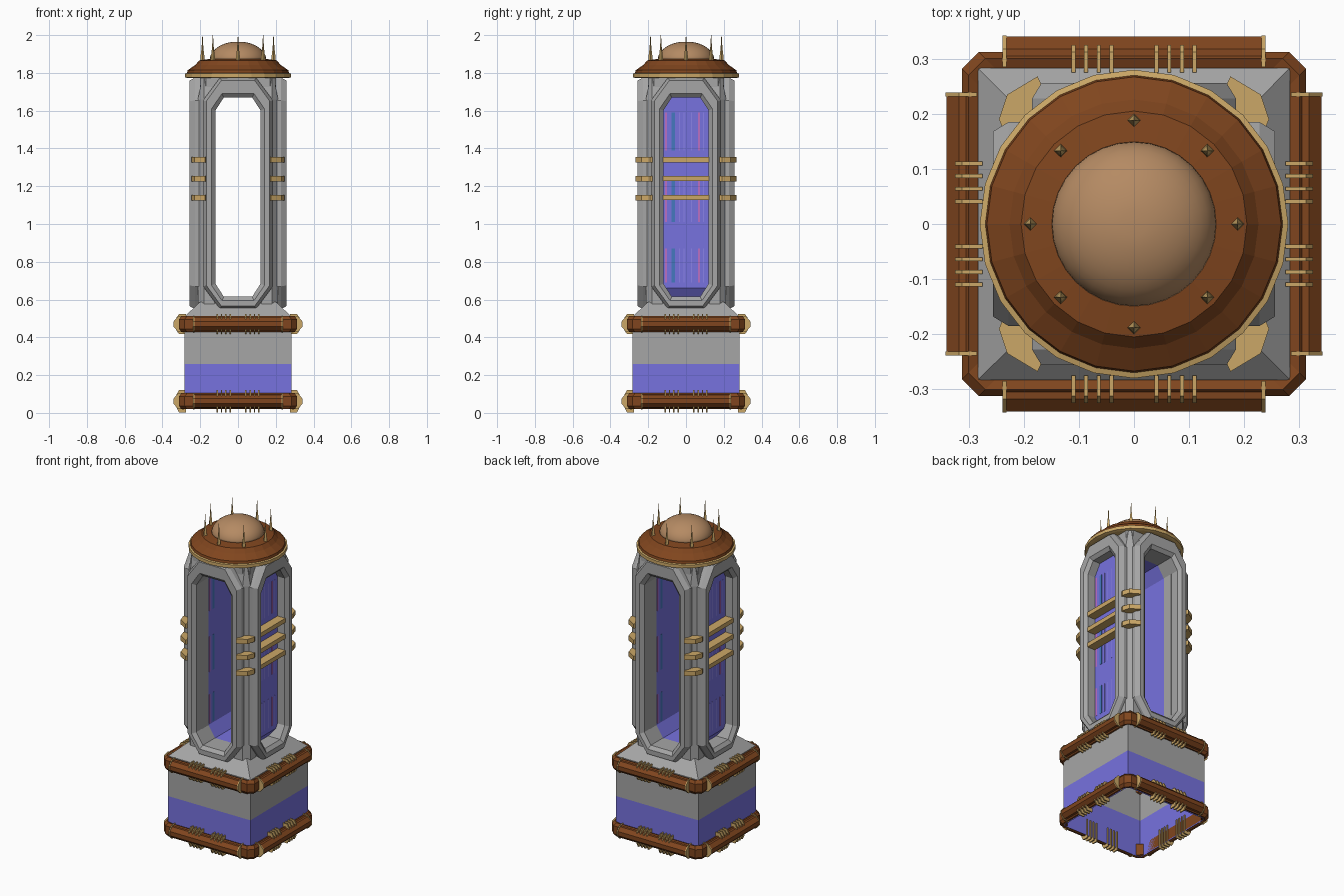
import bpy, bmesh, math
from mathutils import Matrix, Vector

if "Cube" in bpy.data.objects:
    bpy.data.objects.remove(bpy.data.objects["Cube"])


def material(name, r, g, b):
    m = bpy.data.materials.new(name)
    m.diffuse_color = (r, g, b, 1)
    m.use_nodes = True
    m.node_tree.nodes["Principled BSDF"].inputs["Base Color"].default_value = m.diffuse_color
    return m


GREY = material("stone grey", 0.38, 0.38, 0.38)
BLUE = material("violet blue", 0.185, 0.17, 0.74)
BROWN = material("rust brown", 0.215, 0.060, 0.013)
GOLD = material("pale gold", 0.60, 0.39, 0.135)
TAN = material("dome tan", 0.46, 0.255, 0.125)
PINK = material("pink", 0.50, 0.16, 0.55)
TEAL = material("teal blue", 0.06, 0.19, 0.52)
LAVENDER = material("lavender", 0.27, 0.24, 0.85)


def loft(bm, loops, cap="both", ring=False):
    """Bridge equal point loops; cap the ends or close into a ring."""
    vs = [[bm.verts.new(p) for p in l] for l in loops]
    n = len(vs[0])
    pairs = list(zip(vs, vs[1:])) + ([(vs[-1], vs[0])] if ring else [])
    for a, b in pairs:
        for i in range(n):
            j = (i + 1) % n
            bm.faces.new((a[i], a[j], b[j], b[i]))
    if not ring and cap == "both":
        bm.faces.new(vs[0][::-1])
    if not ring and cap in ("both", "top"):
        bm.faces.new(vs[-1])


def turn(loops, k):
    m = Matrix.Rotation(k * math.pi / 2, 3, 'Z')
    return [[m @ Vector(p) for p in l] for l in loops]


def finish(name, bm, mats, rule=None):
    bmesh.ops.recalc_face_normals(bm, faces=bm.faces)
    for f in bm.faces:
        if rule:
            f.material_index = rule(f.calc_center_median())
    me = bpy.data.meshes.new(name)
    bm.to_mesh(me)
    bm.free()
    for m in mats:
        me.materials.append(m)
    ob = bpy.data.objects.new(name, me)
    bpy.context.collection.objects.link(ob)
    return ob


def square(h, z, c=0.0):
    if c == 0:
        return [(-h, -h, z), (h, -h, z), (h, h, z), (-h, h, z)]
    d = h - c
    return [(-d, -h, z), (d, -h, z), (h, -d, z), (h, d, z),
            (d, h, z), (-d, h, z), (-h, d, z), (-h, -d, z)]


def circle(r, z, n, cx=0.0, cy=0.0):
    return [(cx + r * math.cos(2 * math.pi * i / n),
             cy + r * math.sin(2 * math.pi * i / n), z) for i in range(n)]


def box_loops(x0, x1, y0, y1, z0, z1):
    return [[(x0, y0, z), (x1, y0, z), (x1, y1, z), (x0, y1, z)] for z in (z0, z1)]


def bar_loops(profile, x0, x1, zc):
    """Profile of (distance out, height) swept along x on the front side."""
    return [[(x, -r, zc + z) for r, z in profile] for x in (x0, x1)]


# Base: open-bottomed box, blue below and grey above, with sloped top
bm = bmesh.new()
loft(bm, [square(0.283, 0.02), square(0.283, 0.26), square(0.283, 0.51),
          square(0.20, 0.588)], cap="top")
finish("base", bm, [GREY, BLUE], lambda c: 1 if c.z < 0.2 else 0)

# Two collars with side bars and gold clips
COLLAR = [(0.283, -0.035), (0.300, -0.042), (0.312, -0.025),
          (0.312, 0.025), (0.300, 0.042), (0.283, 0.035)]
BAR = [(0.290, -0.036), (0.318, -0.034), (0.340, -0.013),
       (0.340, 0.013), (0.318, 0.034), (0.290, 0.036)]
for label, zc, h in (("lower", 0.062, 0.060), ("upper", 0.470, 0.053)):
    bm = bmesh.new()
    loft(bm, [square(r, zc + z, 0.03) for r, z in COLLAR], ring=True)
    for k in range(4):
        loft(bm, turn(bar_loops(BAR, -0.235, 0.235, zc), k))
    finish(label + "_collar", bm, [BROWN])
    tall = [(0.275, -h), (0.312, -h), (0.325, -0.036),
            (0.325, 0.036), (0.312, h), (0.275, h)]
    low = [(0.285, -0.044), (0.318, -0.040), (0.342, -0.013),
           (0.342, 0.013), (0.318, 0.040), (0.285, 0.044)]
    bm = bmesh.new()
    for k in range(4):
        for x in (0.041, 0.064, 0.087, 0.110, 0.235):
            for s in (-1, 1):
                clip = low if x > 0.2 else tall
                loft(bm, turn(bar_loops(clip, s * x - 0.0035, s * x + 0.0035, zc), k))
    finish(label + "_clips", bm, [GOLD])


# Window frames: long eight-sided rings, one on each side
def oct_ring(w, z0, z1, cx, cz, y):
    return [(-w + cx, -y, z0), (w - cx, -y, z0), (w, -y, z0 + cz), (w, -y, z1 - cz),
            (w - cx, -y, z1), (-w + cx, -y, z1), (-w, -y, z1 - cz), (-w, -y, z0 + cz)]


FRAME = [oct_ring(0.185, 0.55, 1.775, 0.09, 0.12, 0.119),
         oct_ring(0.185, 0.55, 1.775, 0.09, 0.12, 0.228),
         oct_ring(0.168, 0.565, 1.76, 0.08, 0.11, 0.256),
         oct_ring(0.140, 0.595, 1.69, 0.055, 0.08, 0.256),
         oct_ring(0.120, 0.615, 1.67, 0.045, 0.07, 0.238),
         oct_ring(0.120, 0.615, 1.67, 0.045, 0.07, 0.119)]
bm = bmesh.new()
for k in range(4):
    loft(bm, turn(FRAME, k), ring=True)
finish("window_frames", bm, [GREY])


# Corner pillars, leaning inward at the head
def pillar(e, z):
    return [(0.125, 0.125, z), (e, 0.125, z), (e, 0.18, z), (0.18, e, z), (0.125, e, z)]


bm = bmesh.new()
for k in range(4):
    loft(bm, turn([pillar(0.212, 0.55), pillar(0.212, 1.66), pillar(0.19, 1.78)], k))
finish("corner_pillars", bm, [GREY])

# Floor and ceiling blocks closing the tower
for name, z0, z1 in (("ceiling", 1.69, 1.78), ("floor", 0.57, 0.61)):
    bm = bmesh.new()
    loft(bm, [square(0.20, z0, 0.03), square(0.20, z1, 0.03)])
    finish(name, bm, [GREY])

# Blue lining: an eight-sided tunnel from front to back, closing the side windows
bm = bmesh.new()
INNER = [oct_ring(0.1215, 0.612, 1.673, 0.045, 0.07, y) for y in (0.119, -0.119)]
OUTER = [oct_ring(0.188, 0.590, 1.76, 0.05, 0.07, y) for y in (0.124, -0.124)]
loft(bm, [INNER[0], OUTER[0], OUTER[1], INNER[1]], ring=True)
finish("blue_lining", bm, [BLUE])

# Coloured strips on the panes, repeated in three tiers
STRIPS = {"pink": (PINK, [(-0.105, 0.010), (0.068, 0.010)]),
          "teal": (TEAL, [(-0.068, 0.020)]),
          "lavender": (LAVENDER, [(-0.035, 0.006), (-0.01, 0.006), (0.03, 0.006),
                                  (0.092, 0.006)])}
for label, (mat, items) in STRIPS.items():
    bm = bmesh.new()
    for k in (0, 2):
        for z0, z1 in ((0.69, 0.87), (1.01, 1.23), (1.39, 1.59)):
            for y, w in items:
                loft(bm, turn(box_loops(0.187, 0.1895, y - w / 2, y + w / 2, z0, z1), k))
                if label != "lavender" and y < 0:
                    loft(bm, turn(box_loops(0.1205, 0.122, -y - w / 2, -y + w / 2, z0, z1), k))
    finish("pane_strips_" + label, bm, [mat])

# Gold bars across the side windows and around the corners
bm = bmesh.new()
CORNER = [(0.15, 0.15), (0.235, 0.165), (0.245, 0.19), (0.230, 0.235),
          (0.175, 0.268), (0.16, 0.235)]
for z in (1.14, 1.24, 1.34):
    for s in (-1, 1):
        x0, x1 = sorted((s * 0.17, s * 0.242))
        loft(bm, box_loops(x0, x1, -0.121, 0.121, z - 0.0135, z + 0.0135))
        for t in (-1, 1):
            loft(bm, [[(s * x, t * y, z + d) for x, y in CORNER] for d in (-0.0145, 0.0145)])
finish("gold_bars", bm, [GOLD])

# Round cap with a gold rim
CAP = [(0.265, 1.772), (0.28, 1.776), (0.28, 1.796), (0.27, 1.799), (0.267, 1.814),
       (0.226, 1.842), (0.205, 1.866), (0.15, 1.874)]
bm = bmesh.new()
loft(bm, [circle(r, z, 24) for r, z in CAP])
finish("cap", bm, [BROWN, GOLD], lambda c: 1 if c.z < 1.799 else 0)

# Smooth dome on the cap
bm = bmesh.new()
arc = [math.radians(a) for a in range(0, 90, 9)]
loft(bm, [circle(0.15 * math.cos(a), 1.868 + 0.098 * math.sin(a), 32) for a in arc])
dome = finish("dome", bm, [TAN])
for p in dome.data.polygons:
    p.use_smooth = True

# Eight thin spikes around the dome
bm = bmesh.new()
for i in range(8):
    a = i * math.pi / 4
    cx, cy = 0.188 * math.cos(a), 0.188 * math.sin(a)
    loft(bm, [circle(r, z, 4, cx, cy)
              for r, z in ((0.013, 1.855), (0.010, 1.89), (0.005, 1.93), (0.0008, 2.0))])
finish("spikes", bm, [GOLD])
